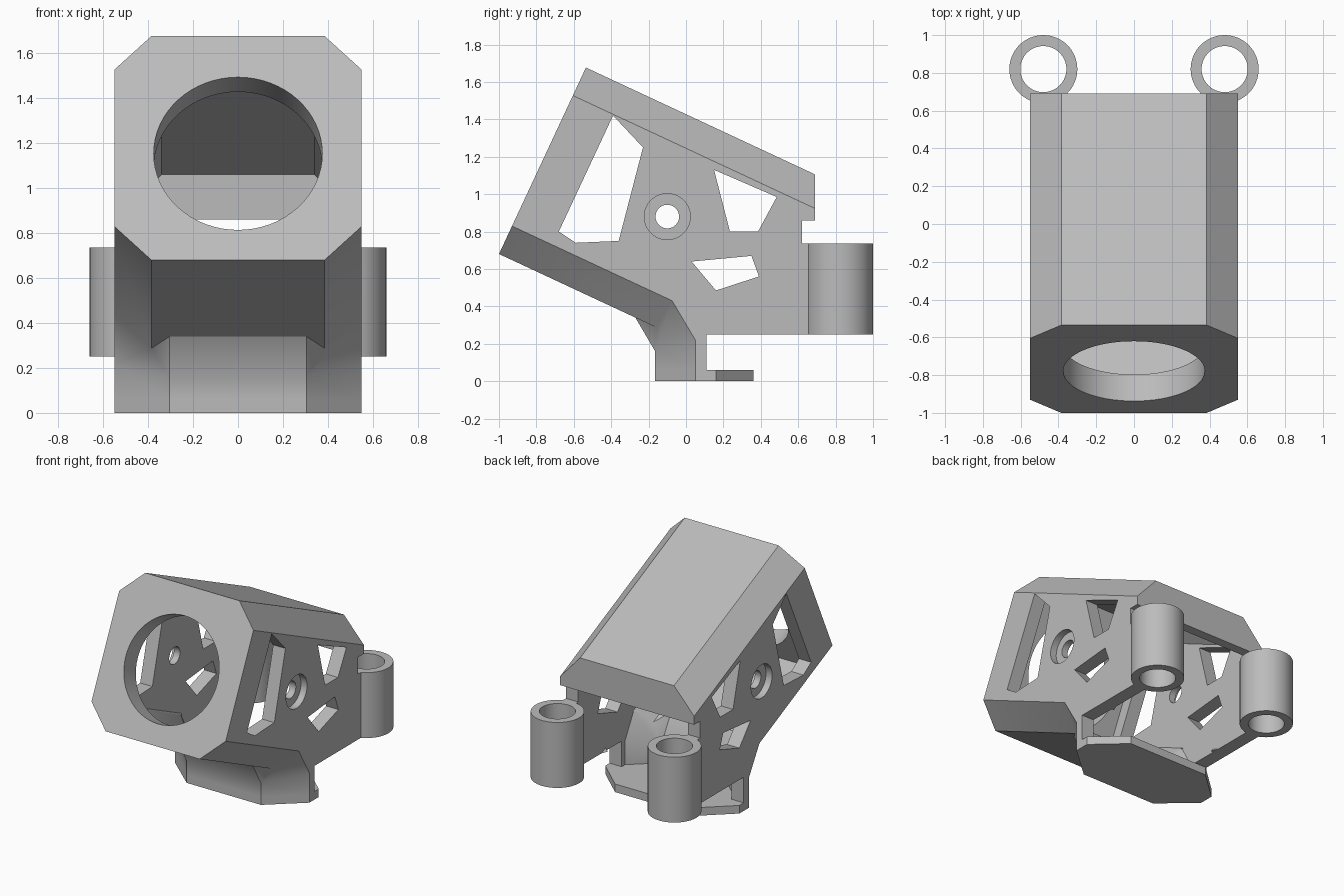
import bpy, bmesh, math
from mathutils import Vector, Matrix

cube = bpy.data.objects.get("Cube")
if cube:
    bpy.data.objects.remove(cube, do_unlink=True)

grey = bpy.data.materials.new("light_grey")
grey.use_nodes = True
GREY = (0.5, 0.5, 0.5, 1)
grey.diffuse_color = GREY
grey.node_tree.nodes["Principled BSDF"].inputs["Base Color"].default_value = GREY

TILT = math.radians(25)
S, C = math.sin(TILT), math.cos(TILT)
FRONT_Y, FRONT_Z = -1.0, 0.68      # lower front edge of the tilted housing


def finish(name, bm):
    bmesh.ops.recalc_face_normals(bm, faces=bm.faces)
    mesh = bpy.data.meshes.new(name)
    bm.to_mesh(mesh)
    bm.free()
    mesh.materials.append(grey)
    obj = bpy.data.objects.new(name, mesh)
    bpy.context.collection.objects.link(obj)
    return obj


def loft(name, rings, closed=False):
    """Skin rings of points; closed joins the last ring to the first."""
    bm = bmesh.new()
    rows = [[bm.verts.new(p) for p in ring] for ring in rings]
    pairs = list(zip(rows, rows[1:]))
    if closed:
        pairs.append((rows[-1], rows[0]))
    else:
        bm.faces.new(rows[0])
        bm.faces.new(rows[-1])
    n = len(rows[0])
    for a, b in pairs:
        for i in range(n):
            j = (i + 1) % n
            bm.faces.new((a[i], a[j], b[j], b[i]))
    return finish(name, bm)


def side_prism(name, profile, x0, x1):
    return loft(name, [[(x, y, z) for y, z in profile] for x in (x0, x1)])


def box(name, x0, x1, y0, y1, z0, z1):
    return side_prism(name, [(y0, z0), (y1, z0), (y1, z1), (y0, z1)], x0, x1)


def cylinder(name, centre, axis, radius, depth):
    bm = bmesh.new()
    turn = Vector(axis).to_track_quat('Z', 'Y').to_matrix().to_4x4()
    bmesh.ops.create_cone(bm, cap_ends=True, segments=64, radius1=radius, radius2=radius,
                          depth=depth, matrix=Matrix.Translation(centre) @ turn)
    return finish(name, bm)


def combine(target, tool, operation):
    mod = target.modifiers.new("combine", 'BOOLEAN')
    mod.object, mod.operation, mod.solver = tool, operation, 'EXACT'
    bpy.context.view_layer.objects.active = target
    bpy.ops.object.modifier_apply(modifier=mod.name)
    bpy.data.objects.remove(tool, do_unlink=True)


def tilted(x, u, v):
    return (x, FRONT_Y + u * C + v * S, FRONT_Z - u * S + v * C)


def tilted_octagon(name, half, flat, v0, v1, chamfer, u0, back_y):
    """Chamfered box along the tilted axis, cut off upright at back_y."""
    half_ring = [(flat, v0), (half, v0 + chamfer), (half, v1 - chamfer), (flat, v1)]
    ring = half_ring + [(-x, v) for x, v in reversed(half_ring)]
    front = [tilted(x, u0, v) for x, v in ring]
    back = [tilted(x, (back_y - FRONT_Y - v * S) / C, v) for x, v in ring]
    return loft(name, [front, back])


def foot(name, inner, side, rings):
    """Pedestal loft: rings give front, side and rear (y, z) points."""
    rows = []
    for (fy, fz), (sy, sz), (ry, rz) in rings:
        half = [(inner, fy, fz), (side, sy, sz), (side, ry, rz)]
        rows.append(half + [(-x, y, z) for x, y, z in reversed(half)])
    return loft(name, rows)


# Tilted housing with its pedestal
housing = tilted_octagon("housing", 0.55, 0.385, 0, 1.1, 0.165, 0, 0.69)
combine(housing, foot("pedestal", 0.305, 0.55, [
    [(-0.165, 0), (0.05, 0), (0.11, 0)],
    [(-0.165, 0.16), (0.05, 0.22), (0.11, 0.22)],
    [(-0.30, 0.39), (-0.08, 0.44), (0.11, 0.44)]]), 'UNION')

# Open back and underside
combine(housing, side_prism("back_notch", [
    (0.9, 0.86), (0.62, 0.86), (0.62, 0.25), (0.11, 0.25), (0.11, -0.6), (0.9, -0.6)],
    -0.8, 0.8), 'DIFFERENCE')

# Hollow interior of housing and pedestal
combine(housing, tilted_octagon("cavity", 0.45, 0.34, 0.07, 1.03, 0.11, 0.155, 0.62), 'DIFFERENCE')
combine(housing, foot("pedestal_cavity", 0.27, 0.45, [
    [(-0.09, 0.06), (0.07, 0.06), (0.3, 0.06)],
    [(-0.09, 0.18), (0.07, 0.24), (0.3, 0.24)],
    [(-0.21, 0.39), (-0.03, 0.42), (0.3, 0.42)]]), 'DIFFERENCE')

# Lower side walls reaching back to the sockets
for s in (-1, 1):
    combine(housing, box("side_wall", *sorted((0.45 * s, 0.55 * s)), 0.09, 0.66, 0.25, 0.735), 'UNION')

# Base plate
outline = [(0.305, -0.165), (0.55, 0.05), (0.55, 0.16), (0.33, 0.36)]
outline += [(-x, y) for x, y in reversed(outline)]
combine(housing, loft("base_plate", [[(x, y, z) for x, y in outline] for z in (0, 0.06)]), 'UNION')

# Round opening in the front wall
combine(housing, cylinder("front_opening", tilted(0, 0.05, 0.523), (0, C, -S), 0.375, 0.4), 'DIFFERENCE')

# Side windows, through both walls
windows = [
    [(-0.39, 1.42), (-0.23, 1.25), (-0.36, 0.75), (-0.59, 0.74), (-0.68, 0.80)],
    [(0.15, 1.13), (0.485, 0.985), (0.385, 0.80), (0.235, 0.80)],
    [(0.03, 0.64), (0.35, 0.67), (0.39, 0.56), (0.16, 0.485)],
]
for profile in windows:
    combine(housing, side_prism("window", profile, -0.8, 0.8), 'DIFFERENCE')

# Counterbored pivot holes
combine(housing, cylinder("pivot_hole", (0, -0.1, 0.88), (1, 0, 0), 0.063, 1.6), 'DIFFERENCE')
for s in (-1, 1):
    combine(housing, cylinder("counterbore", (0.6 * s, -0.1, 0.88), (1, 0, 0), 0.123, 0.2), 'DIFFERENCE')


# Rear sockets
def socket(name, x):
    rings = []
    for radius, z in ((0.18, 0.25), (0.18, 0.735), (0.122, 0.735), (0.122, 0.25)):
        angles = [math.tau * i / 64 for i in range(64)]
        rings.append([(x + radius * math.cos(a), 0.82 + radius * math.sin(a), z) for a in angles])
    return loft(name, rings, closed=True)


parts = [housing, socket("left_socket", 0.48), socket("right_socket", -0.48)]

# Smooth the round walls, keep the edges sharp
bpy.ops.object.select_all(action='DESELECT')
for part in parts:
    part.select_set(True)
bpy.context.view_layer.objects.active = housing
bpy.ops.object.shade_smooth_by_angle(angle=math.radians(32))
